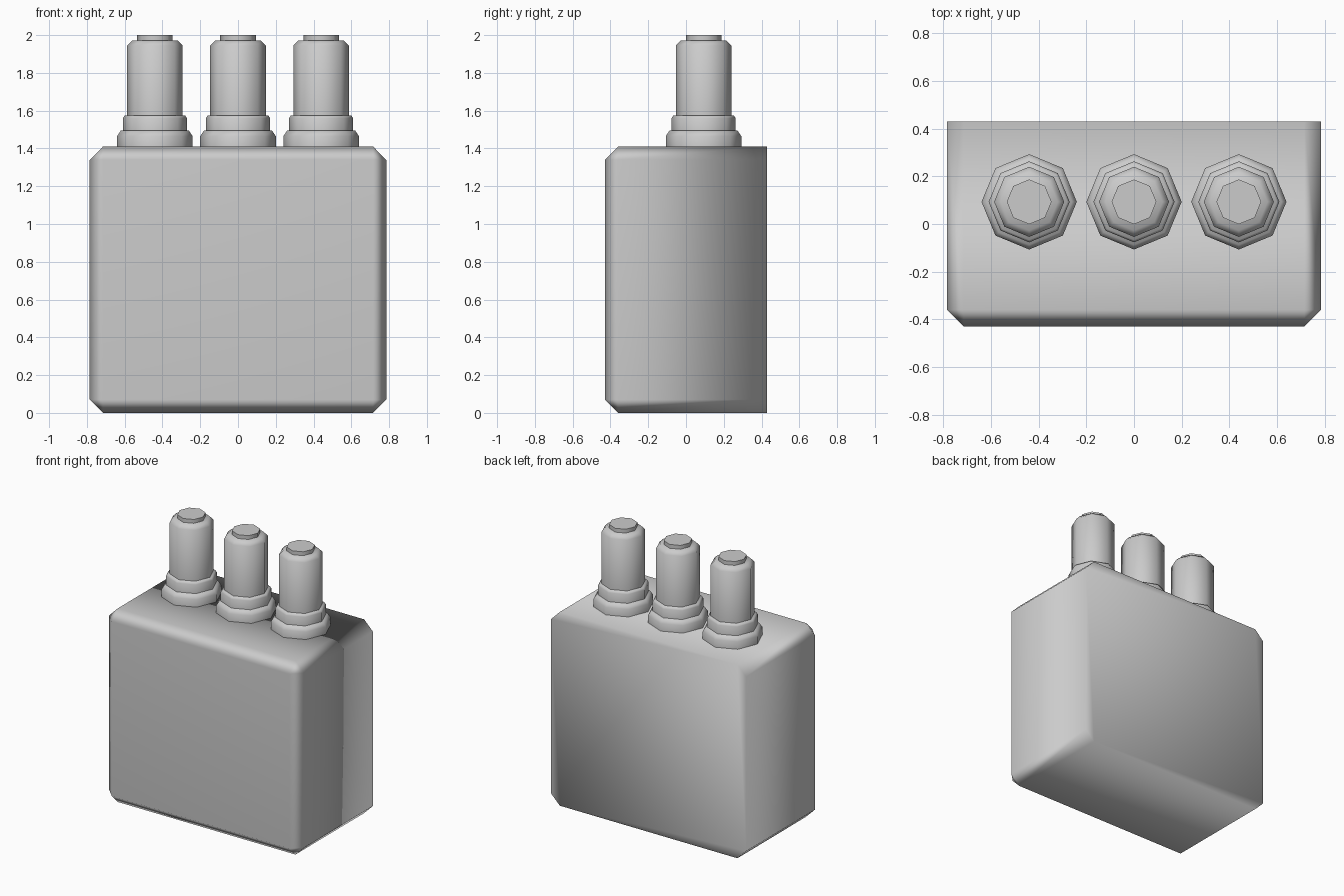
import bpy
import bmesh
from math import cos, sin, tau, radians

cube = bpy.data.objects.get("Cube")
if cube:
    bpy.data.objects.remove(cube, do_unlink=True)

# One grey for the whole model
grey = bpy.data.materials.new("light_grey")
grey.use_nodes = True
colour = (0.6, 0.6, 0.6, 1)
grey.diffuse_color = colour
grey.node_tree.nodes["Principled BSDF"].inputs["Base Color"].default_value = colour


def make_object(name, bm):
    bmesh.ops.recalc_face_normals(bm, faces=bm.faces[:])
    mesh = bpy.data.meshes.new(name)
    bm.to_mesh(mesh)
    bm.free()
    mesh.materials.append(grey)
    obj = bpy.data.objects.new(name, mesh)
    bpy.context.collection.objects.link(obj)
    bpy.ops.object.select_all(action="DESELECT")
    obj.select_set(True)
    bpy.context.view_layer.objects.active = obj
    return obj


# Case: every edge chamfered except the four around the back face
WIDTH, DEPTH, HEIGHT, CHAMFER = 1.57, 0.86, 1.41, 0.07
bm = bmesh.new()
bmesh.ops.create_cube(bm, size=1)
for v in bm.verts:
    v.co = (v.co.x * WIDTH, v.co.y * DEPTH, (v.co.z + 0.5) * HEIGHT)
edges = [e for e in bm.edges if not all(v.co.y > 0 for v in e.verts)]
bmesh.ops.bevel(bm, geom=edges, offset=CHAMFER, offset_type="OFFSET",
                segments=1, affect="EDGES", profile=0.5)
case = make_object("case", bm)
bpy.ops.object.shade_smooth()
# Large faces stay flat while the shading rolls over the chamfers
weighted = case.modifiers.new("weighted_normals", "WEIGHTED_NORMAL")
weighted.mode = "FACE_AREA"


def turned(name, profile, x, y, sides=8):
    """Solid turned from (radius, height) pairs, with a corner on each axis."""
    bm = bmesh.new()
    rings = [[bm.verts.new((x + r * cos(tau * i / sides),
                            y + r * sin(tau * i / sides), z))
              for i in range(sides)] for r, z in profile]
    for low, high in zip(rings, rings[1:]):
        for i in range(sides):
            j = (i + 1) % sides
            bm.faces.new((low[i], low[j], high[j], high[i]))
    bm.faces.new(rings[0][::-1])
    bm.faces.new(rings[-1])
    obj = make_object(name, bm)
    bpy.ops.object.shade_smooth_by_angle(angle=radians(60))
    return obj


# Three terminals: wide foot, collar, tall body and small cap
PARTS = {
    "foot": [(0.2, 1.4), (0.2, 1.465), (0.18, 1.495)],
    "collar": [(0.17, 1.48), (0.17, 1.56), (0.16, 1.575)],
    "post": [(0.147, 1.56), (0.147, 1.945), (0.12, 1.972)],
    "cap": [(0.094, 1.96), (0.094, 2.0)],
}
for side, x in (("right", -0.44), ("middle", 0), ("left", 0.44)):
    for part, profile in PARTS.items():
        turned(f"{side}_terminal_{part}", profile, x, 0.093)
